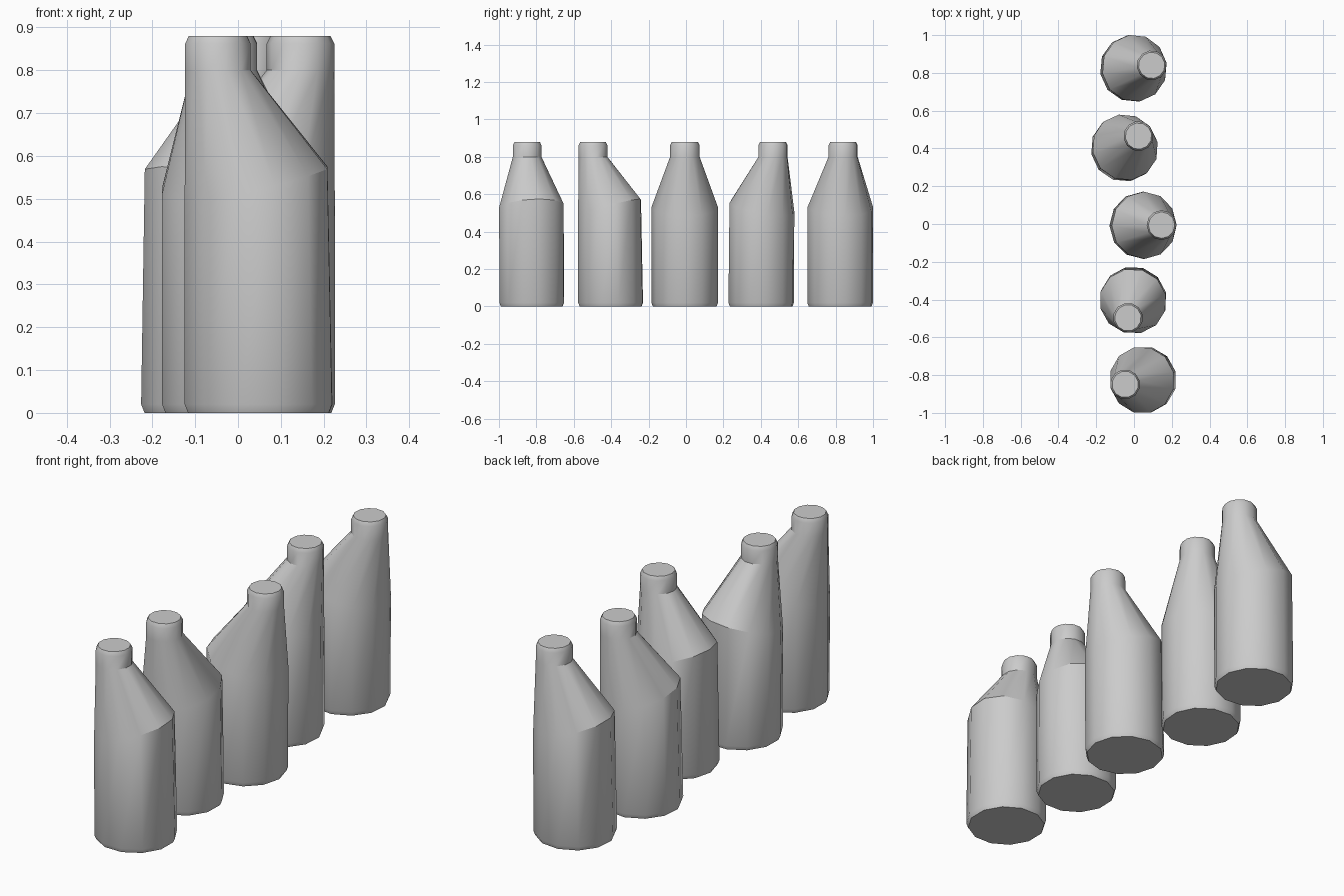
import bpy, bmesh
from math import cos, sin, pi, atan2

if "Cube" in bpy.data.objects:
    bpy.data.objects.remove(bpy.data.objects["Cube"])

SIDES = 12
R, NECK_R, OFFSET = 0.178, 0.079, 0.098

# Rings in local space: centre x, radius x, radius y, height, tilt (drop on the neck side)
RINGS = [
    (0, R - 0.008, R - 0.008, 0.0, 0),           # base
    (0, R, R, 0.02, 0),                          # base chamfer
    (0.006, R - 0.006, R, 0.53, 0.045),          # tilted shoulder line
    (OFFSET, NECK_R, NECK_R, 0.80, 0),           # neck bottom
    (OFFSET, NECK_R, NECK_R, 0.862, 0),          # neck top
    (OFFSET, NECK_R - 0.009, NECK_R - 0.009, 0.88, 0),  # rim
]


def make_bottle(name, body, neck):
    bm = bmesh.new()
    loops = []
    for cx, rx, ry, z, tilt in RINGS:
        loop = []
        for i in range(SIDES):
            a = 2 * pi * i / SIDES
            loop.append(bm.verts.new((cx + rx * cos(a), ry * sin(a), z - tilt * cos(a))))
        loops.append(loop)
    for lo, hi in zip(loops, loops[1:]):
        for i in range(SIDES):
            j = (i + 1) % SIDES
            bm.faces.new((lo[i], lo[j], hi[j], hi[i]))
    bm.faces.new(loops[0][::-1])
    bm.faces.new(loops[-1])
    mesh = bpy.data.meshes.new(name)
    bm.to_mesh(mesh)
    bm.free()
    ob = bpy.data.objects.new(name, mesh)
    bpy.context.collection.objects.link(ob)
    # Turn the bottle so its offset neck points the right way
    ob.location = (body[0], body[1], 0)
    ob.rotation_euler.z = atan2(neck[1] - body[1], neck[0] - body[0])
    bpy.ops.object.select_all(action='DESELECT')
    ob.select_set(True)
    bpy.context.view_layer.objects.active = ob
    bpy.ops.object.shade_smooth_by_angle(angle=0.56)


# Row of bottles: body centre and neck centre
BOTTLES = [
    ((0.048, -0.825), (-0.046, -0.849)),
    ((-0.004, -0.403), (-0.032, -0.497)),
    ((0.048, -0.007), (0.146, -0.006)),
    ((-0.051, 0.402), (0.021, 0.463)),
    ((-0.003, 0.824), (0.094, 0.840)),
]
for n, (body, neck) in enumerate(BOTTLES, 1):
    make_bottle(f"bottle_{n}", body, neck)
